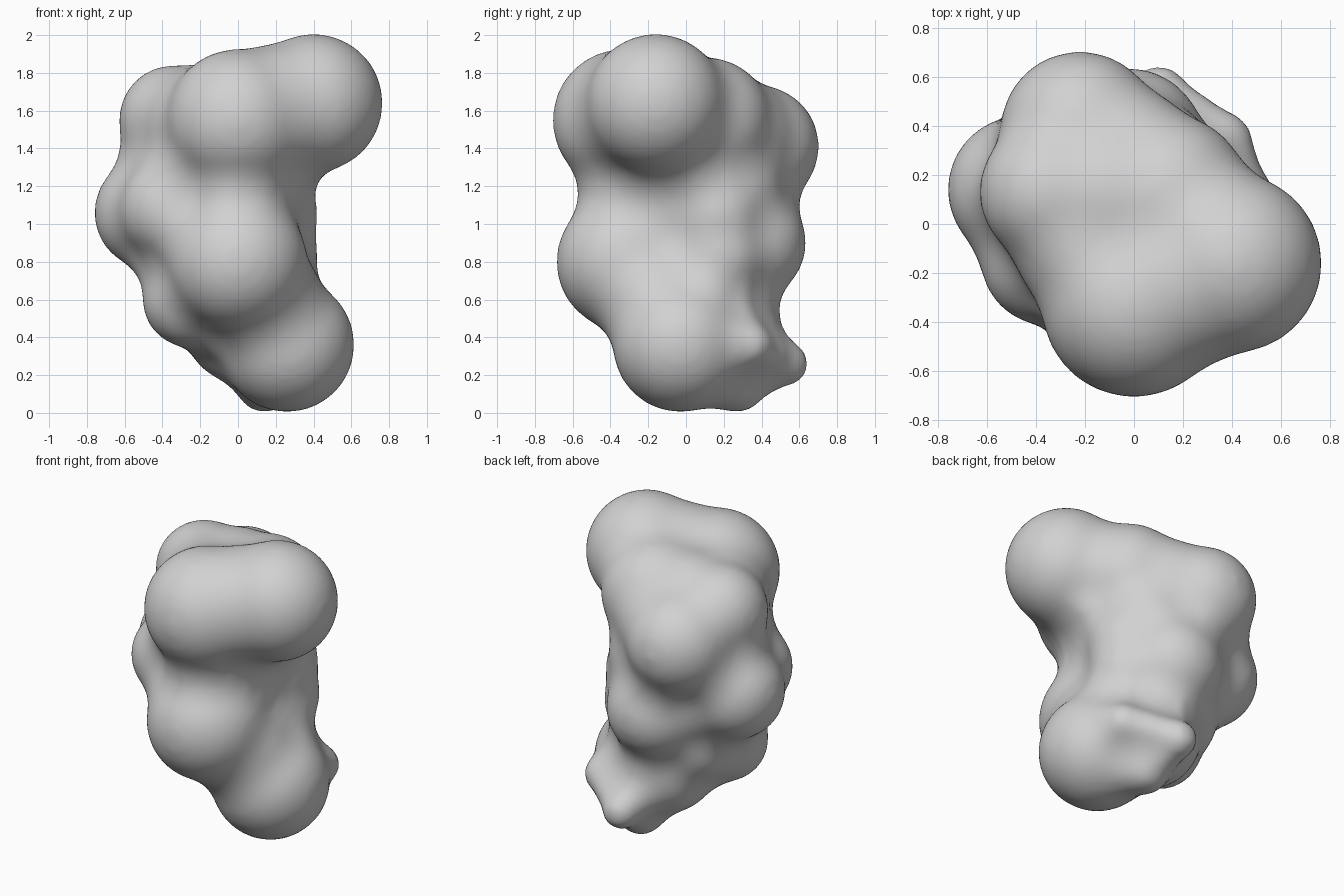
import bpy
import bmesh
from mathutils import Matrix

cube = bpy.data.objects.get("Cube")
if cube:
    bpy.data.objects.remove(cube, do_unlink=True)

# Plain grey material
grey = bpy.data.materials.new("plain grey")
grey.use_nodes = True
colour = (0.64, 0.64, 0.64, 1.0)
grey.diffuse_color = colour
grey.node_tree.nodes["Principled BSDF"].inputs["Base Color"].default_value = colour

# Lobes of the blob: x, y, z, radius
lobes = [
    (0.40, -0.16, 1.64, 0.37),    # upper side lobe
    (0.20, -0.24, 1.60, 0.355),   # bridge between upper lobes
    (0.00, -0.33, 1.55, 0.38),    # upper front lobe
    (0.00, -0.26, 1.17, 0.27),    # front waist
    (0.00, -0.32, 0.80, 0.37),    # lower front lobe
    (0.13, -0.16, 0.60, 0.32),    # bridge to the base
    (0.26, -0.03, 0.36, 0.36),    # base lobe
    (-0.34, 0.13, 1.55, 0.295),   # upper back lobes
    (-0.22, 0.38, 1.41, 0.328),
    (-0.18, -0.07, 1.52, 0.32),
    (-0.10, 0.12, 1.53, 0.335),
    (0.13, 0.11, 1.54, 0.345),
    (-0.05, 0.24, 1.46, 0.33),
    (-0.46, 0.14, 1.06, 0.305),   # side bulge
    (-0.35, -0.14, 1.08, 0.28),
    (-0.02, 0.33, 0.90, 0.31),    # back and core
    (0.05, 0.22, 1.20, 0.30),
    (0.17, 0.16, 1.05, 0.255),
    (0.18, 0.18, 0.84, 0.245),
    (0.00, 0.00, 1.10, 0.36),
    (-0.17, 0.13, 0.68, 0.29),    # lower side
    (-0.25, -0.06, 0.60, 0.26),
    (0.02, 0.17, 0.46, 0.31),
    (0.14, 0.27, 0.15, 0.155),    # small knobs low on the back
    (0.12, 0.40, 0.25, 0.12),
    (0.10, 0.535, 0.26, 0.12),
    (0.37, 0.34, 0.36, 0.12),
    (0.24, 0.43, 0.32, 0.11),
]
FILLET = 0.17   # size of the soft fillets between lobes
VOXEL = 0.026

# Build the lobes swollen by the fillet size
bm = bmesh.new()
for x, y, z, radius in lobes:
    bmesh.ops.create_icosphere(bm, subdivisions=4, radius=radius + FILLET,
                               matrix=Matrix.Translation((x, y, z)))
mesh = bpy.data.meshes.new("blob_body")
bm.to_mesh(mesh)
bm.free()
body = bpy.data.objects.new("blob_body", mesh)
bpy.context.collection.objects.link(body)


def fuse_and_soften(name, iterations):
    """Merge everything into one skin and relax it."""
    remesh = body.modifiers.new(name + " fuse", 'REMESH')
    remesh.mode = 'VOXEL'
    remesh.voxel_size = VOXEL
    soften = body.modifiers.new(name + " soften", 'SMOOTH')
    soften.factor = 0.5
    soften.iterations = iterations


# Fuse, shrink back so the creases fill in, and fuse again
fuse_and_soften("swollen", 15)
shrink = body.modifiers.new("shrink back", 'DISPLACE')
shrink.direction = 'NORMAL'
shrink.mid_level = 0.0
shrink.strength = -FILLET
fuse_and_soften("final", 15)

# Apply the modifiers, colour and shade smooth
deps = bpy.context.evaluated_depsgraph_get()
skin = bpy.data.meshes.new_from_object(body.evaluated_get(deps))
body.modifiers.clear()
body.data = skin
skin.materials.clear()
skin.materials.append(grey)
for poly in skin.polygons:
    poly.material_index = 0
    poly.use_smooth = True
skin.update()
